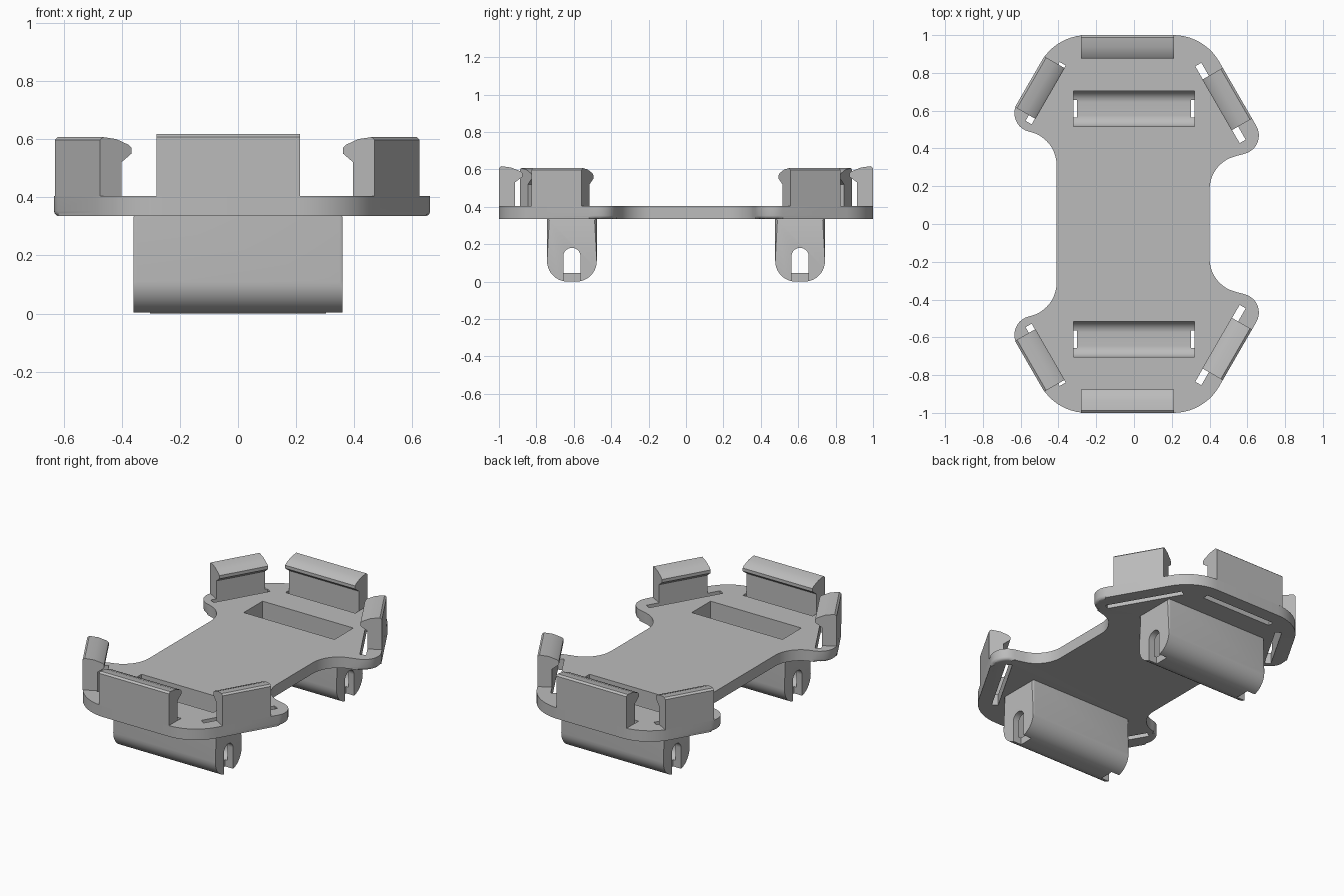
import bpy
import bmesh
from math import sin, cos, tan, pi, atan2
from mathutils import Matrix, Vector

cube = bpy.data.objects.get("Cube")
if cube:
    bpy.data.objects.remove(cube, do_unlink=True)

grey = bpy.data.materials.new("grey_plastic")
grey.use_nodes = True
grey.diffuse_color = (0.5, 0.5, 0.5, 1)
grey.node_tree.nodes["Principled BSDF"].inputs["Base Color"].default_value = (0.5, 0.5, 0.5, 1)


def rounded(corners, steps=10):
    """Outline with each (x, y, radius) corner replaced by an arc."""
    out = []
    for i, (x, y, r) in enumerate(corners):
        p = Vector((x, y))
        if r == 0:
            out.append(p)
            continue
        a = (Vector(corners[i - 1][:2]) - p).normalized()
        b = (Vector(corners[(i + 1) % len(corners)][:2]) - p).normalized()
        half = a.angle(b) / 2
        centre = p + (a + b).normalized() * (r / sin(half))
        v0 = p + a * (r / tan(half)) - centre
        v1 = p + b * (r / tan(half)) - centre
        start = atan2(v0.y, v0.x)
        sweep = (atan2(v1.y, v1.x) - start + pi) % (2 * pi) - pi
        for k in range(steps + 1):
            t = start + sweep * k / steps
            out.append(centre + Vector((cos(t), sin(t))) * r)
    return out


def prism(name, outline, h0, h1, matrix=Matrix(), bevel=0, both=True):
    """Extrude an outline along local z, optionally rounding its cap rims."""
    bm = bmesh.new()
    low = [bm.verts.new((p[0], p[1], h0)) for p in outline]
    high = [bm.verts.new((p[0], p[1], h1)) for p in outline]
    caps = [bm.faces.new(low), bm.faces.new(high)]
    n = len(low)
    for i in range(n):
        j = (i + 1) % n
        bm.faces.new((low[i], low[j], high[j], high[i]))
    if bevel:
        rims = {e for f in (caps if both else caps[:1]) for e in f.edges}
        bmesh.ops.bevel(bm, geom=list(rims), offset=bevel, segments=3,
                        affect='EDGES', profile=0.5)
    bm.transform(matrix)
    bmesh.ops.recalc_face_normals(bm, faces=bm.faces[:])
    mesh = bpy.data.meshes.new(name)
    bm.to_mesh(mesh)
    bm.free()
    mesh.materials.append(grey)
    obj = bpy.data.objects.new(name, mesh)
    bpy.context.collection.objects.link(obj)
    return obj


def frame(origin, a, b, c):
    m = Matrix((a, b, c)).transposed().to_4x4()
    m.translation = origin
    return m


def activate(obj):
    bpy.ops.object.select_all(action='DESELECT')
    obj.select_set(True)
    bpy.context.view_layer.objects.active = obj


def cut(obj, cutters):
    activate(obj)
    for c in cutters:
        c.hide_render = True
        mod = obj.modifiers.new("cut", 'BOOLEAN')
        mod.operation = 'DIFFERENCE'
        mod.solver = 'EXACT'
        mod.object = c
        bpy.ops.object.modifier_apply(modifier=mod.name)


PLATE_LOW, PLATE_TOP = 0.335, 0.405
UP = (0, 0, 1)
parts, plate_cutters, cutters = [], [], []

# Base plate: hourglass outline, mirrored front to back
half = [(0.40, 0.322, 0.18), (0.713, 0.406, 0.1), (0.37, 1, 0.28),
        (-0.41, 1, 0.28), (-0.685, 0.524, 0.1), (-0.41, 0.45, 0.18)]
outline = rounded(half + [(x, -y, r) for x, y, r in reversed(half)])
plate = prism("base_plate", outline, PLATE_LOW, PLATE_TOP, bevel=0.018, both=False)
parts.append(plate)

# Hooked clip section: (depth inwards, height)
hook = [(0, PLATE_TOP), (0.085, PLATE_TOP), (0.085, 0.53), (0.125, 0.56),
        (0.125, 0.58), (0.115, 0.59), (0.065, 0.61), (0.012, 0.617), (0, 0.607)]
slot = [(0.085, 0.3), (0.122, 0.3), (0.122, 0.45), (0.085, 0.45)]
S, C = sin(pi / 3), cos(pi / 3)

for side, sy in (("back", 1), ("front", -1)):
    # Each clip: name, origin, inward, along, clip span, slot span, height drop
    clips = [
        ("end", (0, sy, 0), (0, -sy, 0), (1, 0, 0), (-0.28, 0.213), (-0.28, 0.213), 0),
        ("left", (0.37, sy, 0), (-S, -C * sy, 0), (C, -S * sy, 0), (0.2, 0.51), (0.12, 0.59), 0.01),
        ("right", (-0.41, sy, 0), (S, -C * sy, 0), (-C, -S * sy, 0), (0.13, 0.44), (0.115, 0.475), 0.01),
    ]
    for label, origin, inward, along, span, gap, drop in clips:
        m = frame(origin, inward, UP, along)
        section = [(d, z - drop if z > PLATE_TOP else z) for d, z in hook]
        parts.append(prism(f"{side}_{label}_clip", section, *span, m))
        plate_cutters.append(prism("slot_cutter", slot, *gap, m))

    # Strap holder below the plate, with rounded bottom
    m = frame((0, 0.61 * sy, 0), (0, 1, 0), UP, (1, 0, 0))
    body = rounded([(-0.133, 0, 0.11), (0.133, 0, 0.11), (0.133, 0.34, 0), (-0.133, 0.34, 0)])
    holder = prism(f"{side}_strap_holder", body, -0.36, 0.36, m, bevel=0.012)
    parts.append(holder)

    # Pocket open through the plate
    well = rounded([(-0.095, 0.045, 0.06), (0.095, 0.045, 0.06), (0.095, 0.5, 0), (-0.095, 0.5, 0)])
    pocket = prism("pocket_cutter", well, -0.32, 0.32, m)
    plate_cutters.append(pocket)

    # Arched openings at both ends, running out through the floor
    arch = rounded([(-0.046, -0.1, 0), (0.046, -0.1, 0), (0.046, 0.18, 0.045), (-0.046, 0.18, 0.045)])
    ends = [prism("arch_cutter", arch, a, b, m) for a, b in ((-0.5, -0.303), (0.303, 0.5))]
    cut(holder, [pocket] + ends)
    cutters += ends

cut(plate, plate_cutters)
for c in cutters + plate_cutters:
    bpy.data.objects.remove(c, do_unlink=True)

for obj in parts:
    activate(obj)
    bpy.ops.object.shade_smooth_by_angle(angle=pi / 6)
